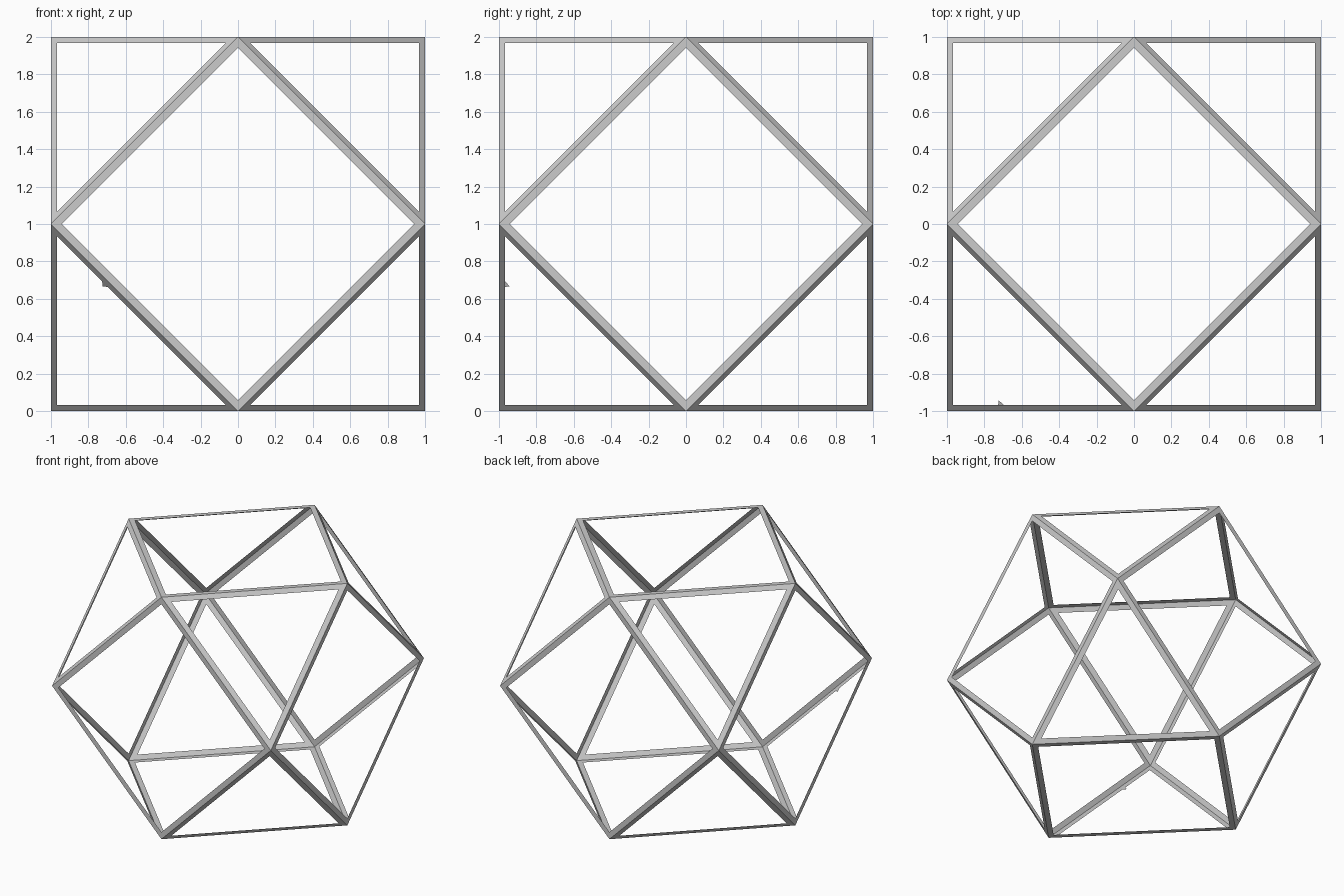
import bpy, bmesh
from itertools import product
from mathutils import Vector

if "Cube" in bpy.data.objects:
    bpy.data.objects.remove(bpy.data.objects["Cube"])

BAND = 0.041   # width of the strip kept along each edge

grey = bpy.data.materials.new("light grey")
grey.diffuse_color = (0.6, 0.6, 0.6, 1)
grey.use_nodes = True
grey.node_tree.nodes["Principled BSDF"].inputs["Base Color"].default_value = grey.diffuse_color


def add_object(name, bm):
    mesh = bpy.data.meshes.new(name)
    bm.to_mesh(mesh)
    bm.free()
    mesh.materials.append(grey)
    obj = bpy.data.objects.new(name, mesh)
    obj.location.z = 1
    bpy.context.collection.objects.link(obj)
    return obj


# Cuboctahedron: the twelve edge midpoints of a cube
bm = bmesh.new()
for p in product((-1, 0, 1), repeat=3):
    if p.count(0) == 1:
        bm.verts.new(p)
hull = bmesh.ops.convex_hull(bm, input=bm.verts[:])
bmesh.ops.dissolve_limit(bm, angle_limit=0.02, verts=bm.verts[:], edges=bm.edges[:])
bmesh.ops.recalc_face_normals(bm, faces=bm.faces[:])

# Open frame: inset every face and remove its middle
middles = bm.faces[:]
bmesh.ops.inset_individual(bm, faces=middles, thickness=BAND, use_even_offset=True)
bmesh.ops.delete(bm, geom=middles, context='FACES')
add_object("edge_frame", bm)

# Small tab on the inner rim of the lower front left triangle
bm = bmesh.new()
inward = Vector((-1, 2, -1)).normalized()
along = Vector((1, 0, -1)).normalized()
rim = Vector((-0.695, -1, -0.305)) + inward * BAND
tab = [rim - along * 0.021, rim + along * 0.021, rim + inward * 0.028]
bm.faces.new([bm.verts.new(p) for p in tab])
bm.normal_update()
for f in bm.faces:
    if f.normal.dot(Vector((-1, -1, -1))) < 0:
        f.normal_flip()
add_object("rim_tab", bm)
